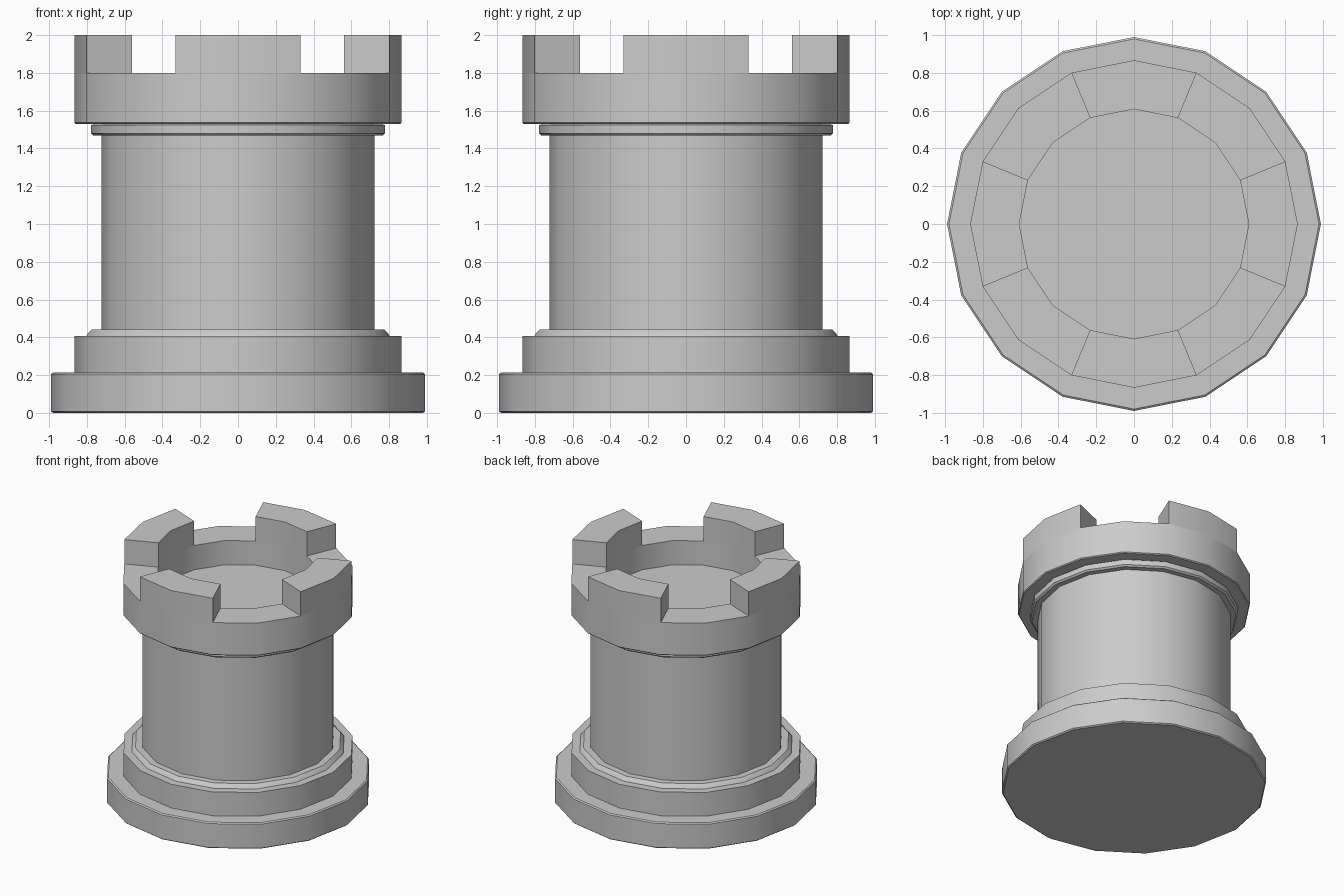
import bpy, bmesh
from math import cos, sin, pi

if "Cube" in bpy.data.objects:
    bpy.data.objects.remove(bpy.data.objects["Cube"])

SIDES = 16
R_OUT, R_IN = 0.867, 0.608
RIM_Z, TOP_Z = 1.8, 2.0


def finish(name, bm):
    bmesh.ops.recalc_face_normals(bm, faces=bm.faces)
    mesh = bpy.data.meshes.new(name)
    bm.to_mesh(mesh)
    bm.free()
    obj = bpy.data.objects.new(name, mesh)
    bpy.context.collection.objects.link(obj)
    bpy.ops.object.select_all(action='DESELECT')
    obj.select_set(True)
    bpy.context.view_layer.objects.active = obj
    bpy.ops.object.shade_smooth_by_angle(angle=pi / 6)
    return obj


def polar(r, step, z):
    a = 2 * pi * step / SIDES
    return (r * cos(a), r * sin(a), z)


def lathe(name, profile):
    """Revolve an open profile and cap both ends."""
    bm = bmesh.new()
    rings = [[bm.verts.new(polar(r, i, z)) for i in range(SIDES)] for r, z in profile]
    for a, b in zip(rings, rings[1:]):
        for i in range(SIDES):
            j = (i + 1) % SIDES
            bm.faces.new((a[i], a[j], b[j], b[i]))
    bm.faces.new(rings[0])
    bm.faces.new(rings[-1])
    return finish(name, bm)


def merlon(name, centre):
    """Two-segment wall block sitting on the rim."""
    bm = bmesh.new()
    section = [(R_OUT, RIM_Z), (R_OUT, TOP_Z), (R_IN, TOP_Z), (R_IN, RIM_Z)]
    cols = [[bm.verts.new(polar(r, centre + s, z)) for r, z in section] for s in (-1, 0, 1)]
    for a, b in zip(cols, cols[1:]):
        for i in range(3):
            bm.faces.new((a[i], a[i + 1], b[i + 1], b[i]))
    bm.faces.new(cols[0])
    bm.faces.new(cols[-1])
    return finish(name, bm)


# Stepped base, shaft, collar and hollow crown in one profile
lathe("tower_body", [
    (0.98, 0.0), (0.99, 0.008), (0.99, 0.205), (0.98, 0.213),   # foot
    (0.865, 0.213), (0.865, 0.408),                             # second step
    (0.802, 0.408), (0.795, 0.42), (0.775, 0.44),               # base moulding
    (0.722, 0.44), (0.722, 1.468),                              # shaft
    (0.765, 1.468), (0.778, 1.48), (0.778, 1.523),              # collar
    (0.76, 1.53), (0.86, 1.53),
    (R_OUT, 1.537), (R_OUT, RIM_Z),                             # crown
    (R_IN, RIM_Z), (R_IN, 1.6),                                 # inner well
])

# Four battlements, one on each axis
for side, k in {"right": 0, "back": 4, "left": 8, "front": 12}.items():
    merlon("battlement_" + side, k)
